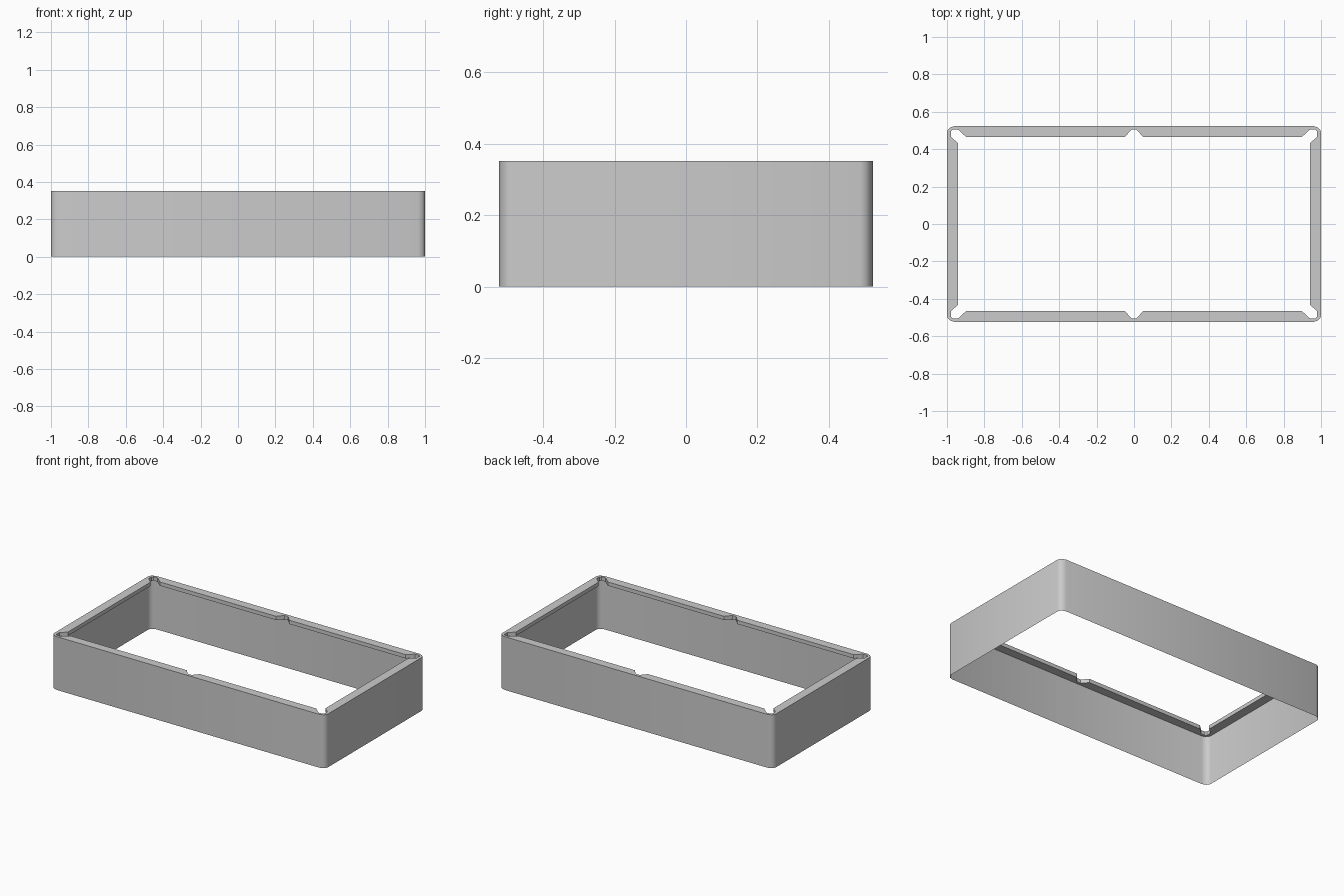
import bpy, bmesh, math

if "Cube" in bpy.data.objects:
    bpy.data.objects.remove(bpy.data.objects["Cube"])

HEIGHT, LIP = 0.352, 0.025


def mirrored_loop(quarter):
    """Reflect a first-quadrant profile (x side to y side) into a closed loop."""
    half = quarter + [(-x, y) for x, y in reversed(quarter)]
    return half + [(-x, -y) for x, y in half]


# Outer outline with softened corners
outer = mirrored_loop([(1.0, 0.488), (0.996, 0.502), (0.984, 0.515), (0.96, 0.523)])
# Inner rim outline with corner and mid-side notches
inner = mirrored_loop([(0.941, 0.432), (0.979, 0.466), (0.979, 0.495), (0.97, 0.505),
                       (0.941, 0.505), (0.898, 0.466), (0.048, 0.466), (0.013, 0.505)])

bm = bmesh.new()


def ring(points, z):
    verts = [bm.verts.new((x, y, z)) for x, y in points]
    edges = [bm.edges.new((verts[i], verts[(i + 1) % len(verts)])) for i in range(len(verts))]
    return verts, edges


def band(low, high, flip=False):
    n = len(low)
    for i in range(n):
        j = (i + 1) % n
        quad = [low[i], low[j], high[j], high[i]]
        bm.faces.new(quad[::-1] if flip else quad)


def fill(edges_a, edges_b, normal):
    bmesh.ops.triangle_fill(bm, edges=edges_a + edges_b, use_beauty=True, normal=normal)


base, _ = ring(outer, 0)
out_low, out_low_e = ring(outer, HEIGHT - LIP)
out_top, out_top_e = ring(outer, HEIGHT)
in_low, in_low_e = ring(inner, HEIGHT - LIP)
in_top, in_top_e = ring(inner, HEIGHT)

# Thin outer skirt
band(base, out_low)
band(out_low, out_top)
# Notched rim: inner edge, top and underside
band(in_low, in_top, flip=True)
fill(out_top_e, in_top_e, (0, 0, 1))
fill(out_low_e, in_low_e, (0, 0, -1))

# Merge the flat triangles of the rim
bmesh.ops.dissolve_limit(bm, angle_limit=math.radians(1),
                         verts=bm.verts[:], edges=bm.edges[:])

mesh = bpy.data.meshes.new("table_frame")
bm.to_mesh(mesh)
bm.free()
frame = bpy.data.objects.new("table_frame", mesh)
bpy.context.collection.objects.link(frame)
bpy.context.view_layer.objects.active = frame
frame.select_set(True)
bpy.ops.object.shade_smooth_by_angle(angle=math.radians(32))
